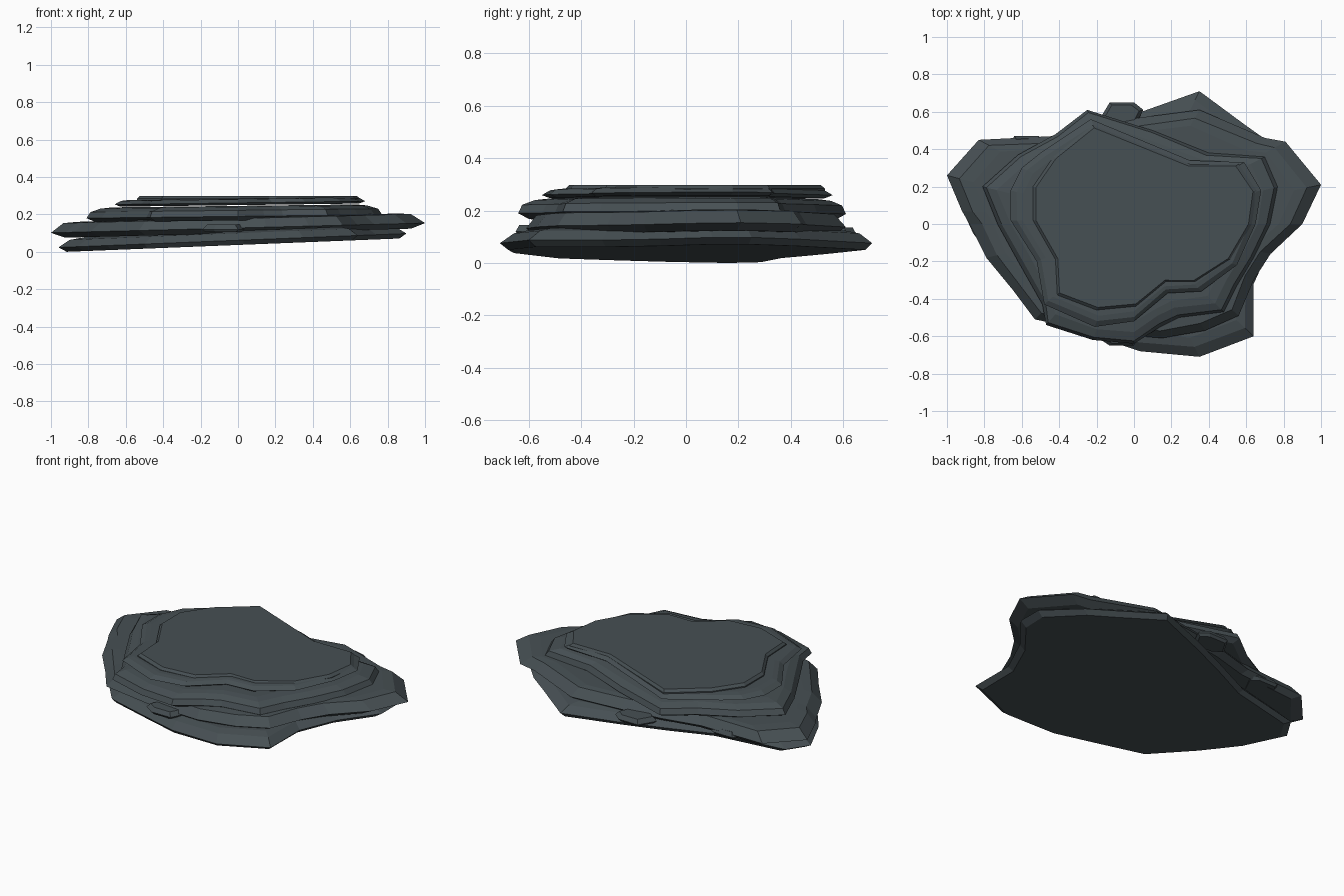
import bpy, bmesh, random

random.seed(4)
slate = bpy.data.materials.new("dark slate")
slate.diffuse_color = (0.062, 0.079, 0.087, 1)


def slab(name, outline, rings, tilt, centre=(0, 0), jitter=0.008):
    """Stack scaled copies of an outline (scale, z) into a faceted, tilted stone slab."""
    bm = bmesh.new()
    cx, cy = centre
    loops = []
    for scale, z in rings:
        loop = []
        for x, y in outline:
            s = scale if scale == 1 else scale + random.uniform(-jitter, jitter)
            px, py = cx + (x - cx) * s, cy + (y - cy) * s
            loop.append(bm.verts.new((px, py, max(0, z + tilt * px))))
        loops.append(loop)
    n = len(outline)
    for a, b in zip(loops, loops[1:]):
        for i in range(n):
            j = (i + 1) % n
            bm.faces.new((a[i], a[j], b[j], b[i]))
    bm.faces.new(loops[0][::-1])
    bm.faces.new(loops[-1])
    bmesh.ops.recalc_face_normals(bm, faces=bm.faces)
    mesh = bpy.data.meshes.new(name)
    bm.to_mesh(mesh)
    bm.free()
    mesh.materials.append(slate)
    bpy.context.collection.objects.link(bpy.data.objects.new(name, mesh))


# base slab, tilted up to the right
slab("base_slab",
     [(.35, -.71), (.64, -.60), (.64, -.32), (.74, -.1), (.9, .1), (.9, .25),
      (.72, .44), (.58, .54), (.35, .71), (.04, .60), (-.2, .5), (-.47, .38),
      (-.88, .3), (-.96, .17), (-.86, -.05), (-.7, -.26), (-.5, -.5),
      (-.21, -.6), (.03, -.68)],
     [(.96, .037), (1, .062), (.93, .100), (.85, .112)], .04)

# widest slab, reaching both side tips
slab("wide_slab",
     [(-1, .26), (-.92, .07), (-.88, 0), (-.79, -.18), (-.65, -.35), (-.53, -.51),
      (-.2, -.58), (.15, -.61), (.38, -.57), (.56, -.49), (.64, -.3), (.73, -.16),
      (.9, 0), (1, .21), (.81, .44), (.70, .46), (.35, .61), (.04, .57),
      (-.2, .53), (-.43, .47), (-.83, .45)],
     [(.93, .100), (1, .128), (.93, .178), (.86, .183)], .026)

# middle slab
slab("middle_slab",
     [(-.25, .61), (-.42, .48), (-.62, .37), (-.81, .2), (-.73, 0), (-.62, -.2),
      (-.49, -.43), (-.47, -.54), (-.22, -.62), (0, -.64), (.14, -.55), (.24, -.50),
      (.48, -.47), (.55, -.33), (.64, -.18), (.73, 0), (.77, .2), (.70, .36),
      (.40, .38), (.1, .5)],
     [(.94, .168), (1, .190), (.97, .222), (.90, .240), (.82, .246)], .012)

# upper slab with the flat cap on top
slab("upper_slab",
     [(-.23, .56), (-.5, .38), (-.6, .3), (-.66, .18), (-.66, .02), (-.52, -.2),
      (-.48, -.43), (-.21, -.55), (0, -.52), (.18, -.37), (.36, -.36), (.55, -.22),
      (.65, 0), (.68, .18), (.59, .33), (.3, .34)],
     [(.95, .250), (1, .262), (.95, .280), (.90, .284)], .013)
slab("flat_cap",
     [(-.22, .53), (-.43, .36), (-.54, .2), (-.54, .02), (-.42, -.19), (-.41, -.38),
      (-.2, -.46), (.01, -.44), (.17, -.31), (.33, -.31), (.52, -.19), (.63, 0),
      (.655, .18), (.56, .32), (.3, .32)],
     [(1, .27), (1, .284), (.97, .298)], 0, jitter=.002)

# small broken chips wedged between the slabs
for name, x, y, z in [("back_chip", -.07, .58, .095), ("front_chip", -.07, -.58, .105),
                      ("left_chip", -.58, .40, .085)]:
    slab(name, [(x - .12, y - .03), (x - .06, y - .07), (x + .07, y - .07),
                (x + .12, y + .03), (x + .07, y + .07), (x - .06, y + .07)],
         [(.85, z), (1, z + .015), (.8, z + .04)], 0, (x, y))
